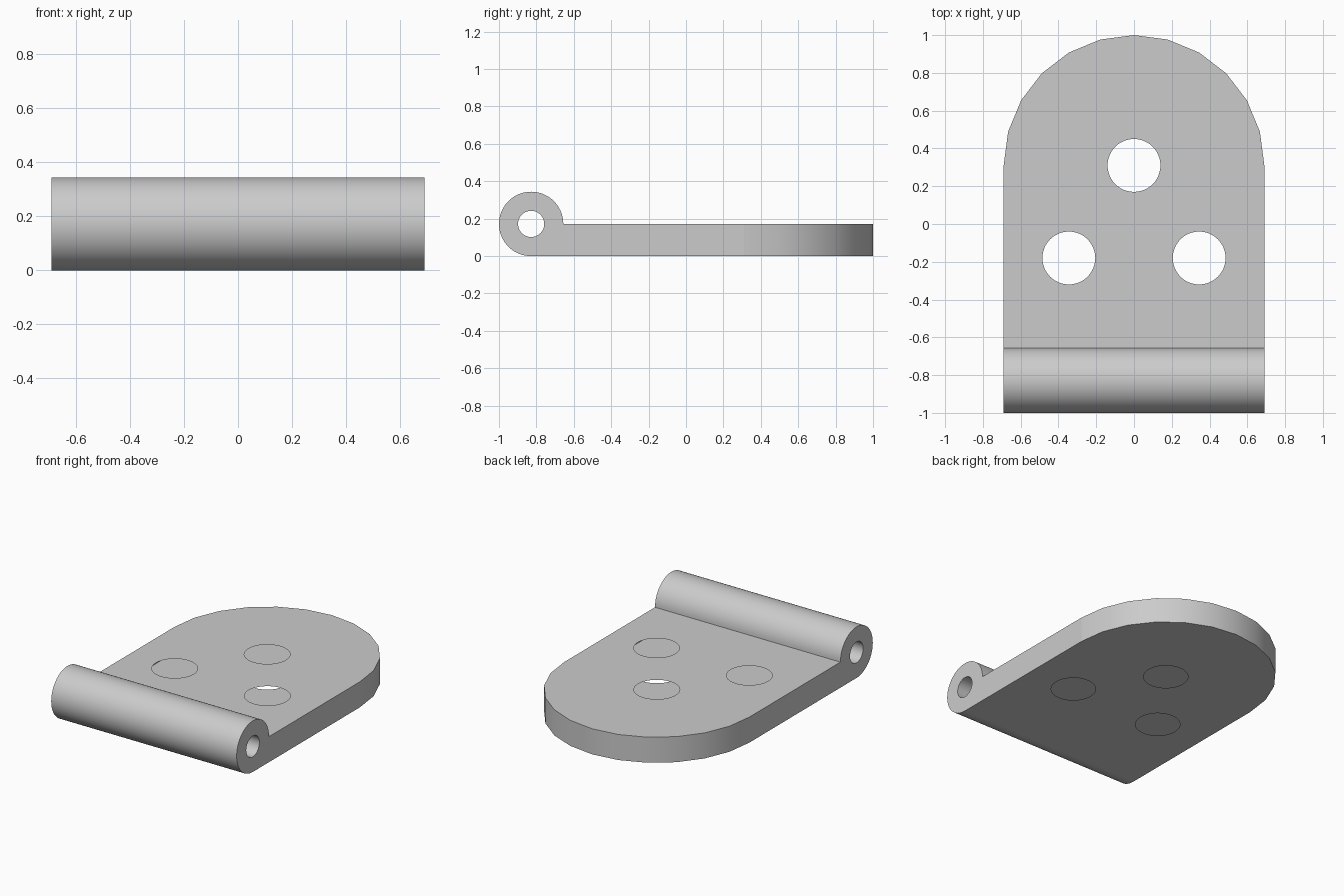
import bpy, bmesh
from math import sin, cos, pi
from mathutils import Vector

cube = bpy.data.objects.get("Cube")
if cube:
    bpy.data.objects.remove(cube, do_unlink=True)

HALF = 0.69                  # half width, also the radius of the rounded end
THICK = 0.172                # plate thickness, also the barrel radius
BORE = 0.07                  # pin bore radius
HOLE = 0.14                  # screw hole radius
BARREL_Y = THICK - 1.0       # barrel axis
ROUND_Y = 1.0 - HALF         # centre of the rounded end
SCREWS = [(0, ROUND_Y), (-0.345, -0.18), (0.345, -0.18)]


def arc(cx, cy, r, start, end, steps):
    """Points along an arc, both ends included."""
    angles = [start + (end - start) * i / steps for i in range(steps + 1)]
    return [(cx + r * cos(a), cy + r * sin(a)) for a in angles]


def circle(cx, cy, r, steps=48):
    return arc(cx, cy, r, 0, 2 * pi, steps)[:-1]


def flat(bm, loops, place, normal):
    """Fill a flat outline (first loop) with holes (other loops)."""
    edges = []
    for loop in loops:
        vs = [bm.verts.new(place(*p)) for p in loop]
        edges += [bm.edges.new((vs[i - 1], vs[i])) for i in range(len(vs))]
    bmesh.ops.triangle_fill(bm, use_beauty=True, use_dissolve=False,
                            edges=edges, normal=Vector(normal))


def wall(bm, points, place_a, place_b):
    """Smooth strip between two placements of the same open path."""
    a = [bm.verts.new(place_a(*p)) for p in points]
    b = [bm.verts.new(place_b(*p)) for p in points]
    for i in range(len(points) - 1):
        bm.faces.new((a[i], a[i + 1], b[i + 1], b[i])).smooth = True


def at_x(x):
    return lambda y, z: (x, y, z)


def at_z(z):
    return lambda x, y: (x, y, z)


bm = bmesh.new()
curl = arc(BARREL_Y, THICK, THICK, 1.5 * pi, 0, 54)
bore = circle(BARREL_Y, THICK, BORE)
rounded = arc(0, ROUND_Y, HALF, 0, pi, 12)
holes = [circle(x, y, HOLE) for x, y in SCREWS]

# Barrel skin, pin bore and rounded end of the plate
wall(bm, curl, at_x(-HALF), at_x(HALF))
wall(bm, bore + bore[:1], at_x(-HALF), at_x(HALF))
wall(bm, rounded, at_z(0), at_z(THICK))

# Flat sides, each with the bore opening
side = curl + [(ROUND_Y, THICK), (ROUND_Y, 0)]
for s in (-1, 1):
    flat(bm, [side, bore], at_x(s * HALF), (s, 0, 0))

# Upper and lower sheets with screw holes; the holes have no lining
for z, y, n in ((THICK, BARREL_Y + THICK, 1), (0, BARREL_Y, -1)):
    flat(bm, [rounded + [(-HALF, y), (HALF, y)]] + holes, at_z(z), (0, 0, n))

bmesh.ops.remove_doubles(bm, verts=bm.verts[:], dist=0.0005)
bmesh.ops.recalc_face_normals(bm, faces=bm.faces[:])

# Curved walls stay smooth, borders with flat faces stay crisp
for e in bm.edges:
    e.smooth = all(f.smooth for f in e.link_faces)

mesh = bpy.data.meshes.new("hinge_leaf")
bm.to_mesh(mesh)
bm.free()
leaf = bpy.data.objects.new("hinge_leaf", mesh)
bpy.context.scene.collection.objects.link(leaf)

grey = bpy.data.materials.new("plain_grey")
grey.use_nodes = True
colour = (0.6, 0.6, 0.6, 1)
grey.diffuse_color = colour
grey.node_tree.nodes["Principled BSDF"].inputs["Base Color"].default_value = colour
mesh.materials.append(grey)
